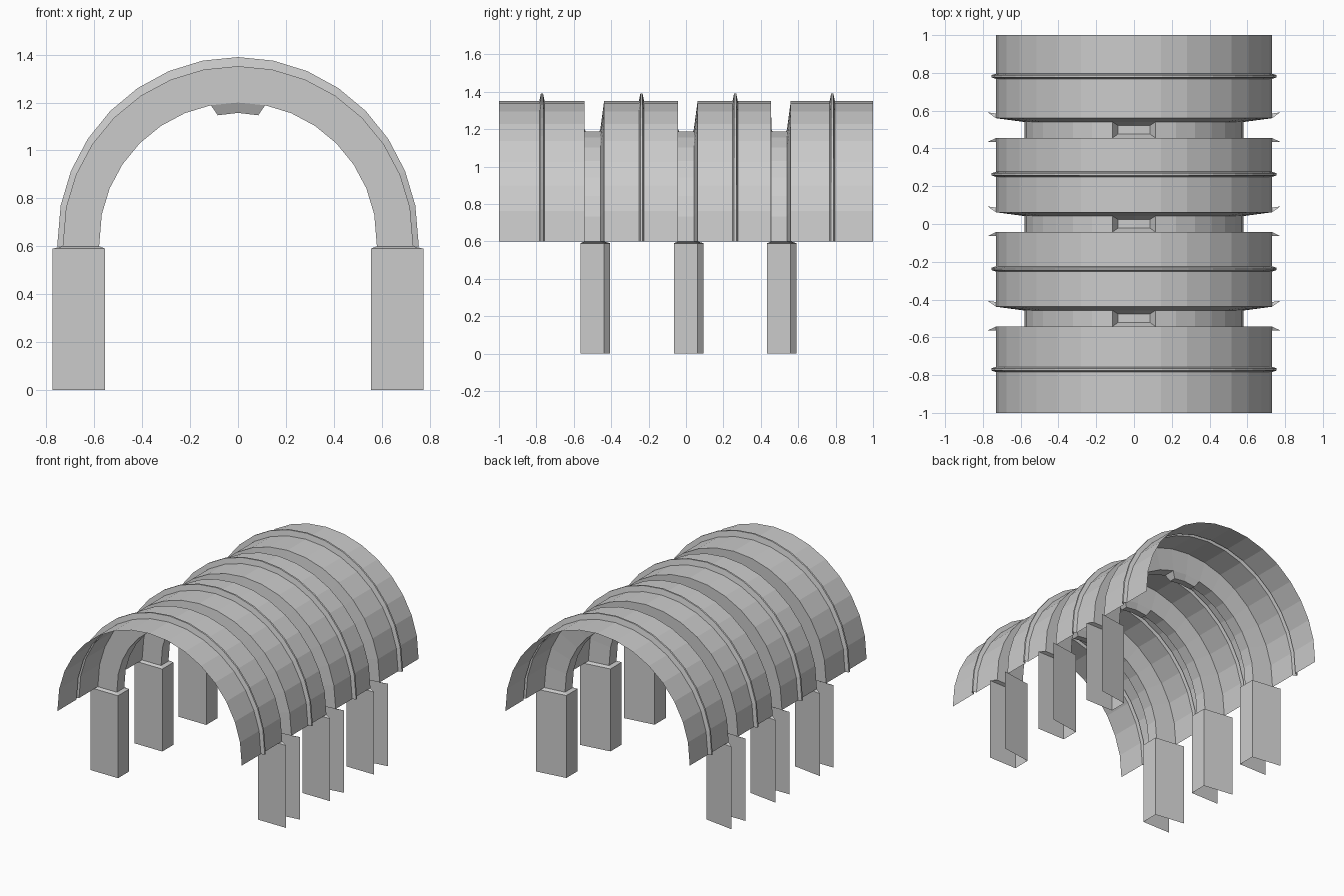
import bpy, bmesh, math

if "Cube" in bpy.data.objects:
    bpy.data.objects.remove(bpy.data.objects["Cube"])

SEG = 16          # sides of the half-round arch
CZ = 0.62         # arch centre height
SPRING = 0.60     # height of the arch feet
R_SHELL, R_RIB = 0.73, 0.58
GROOVES = (-0.542, -0.042, 0.456)
RIDGES = (-0.77, -0.238, 0.263, 0.782)


def finish(bm, name):
    bmesh.ops.remove_doubles(bm, verts=bm.verts, dist=1e-5)
    bmesh.ops.recalc_face_normals(bm, faces=bm.faces)
    me = bpy.data.meshes.new(name)
    bm.to_mesh(me)
    bm.free()
    obj = bpy.data.objects.new(name, me)
    bpy.context.collection.objects.link(obj)
    return obj


def arch_row(y, rx, rz):
    pts = []
    for i in range(SEG + 1):
        a = math.pi * i / SEG
        z = SPRING if i in (0, SEG) else CZ + rz * math.sin(a)
        pts.append((-rx * math.cos(a), y, z))
    return pts


# Lengthwise profile: raised ridges and recessed ribs
profile = [(-1, R_SHELL, R_SHELL), (1, R_SHELL, R_SHELL)]
for y in RIDGES:
    profile += [(y - 0.014, R_SHELL, R_SHELL), (y - 0.006, 0.755, 0.77),
                (y + 0.006, 0.755, 0.77), (y + 0.014, R_SHELL, R_SHELL)]
for y in GROOVES:
    profile += [(y - 0.0005, R_SHELL, R_SHELL), (y, R_RIB, R_RIB),
                (y + 0.084, R_RIB, R_RIB), (y + 0.104, R_SHELL, R_SHELL)]
profile.sort(key=lambda p: p[0])

# Vault shell, with the crown of each rib left open for its keystone
bm = bmesh.new()
rows = [[bm.verts.new(p) for p in arch_row(*q)] for q in profile]
for j in range(len(rows) - 1):
    rib = profile[j][1] == R_RIB and profile[j + 1][1] == R_RIB
    for i in range(SEG):
        if rib and i in (SEG // 2 - 1, SEG // 2):
            continue
        bm.faces.new((rows[j][i], rows[j][i + 1], rows[j + 1][i + 1], rows[j + 1][i]))
finish(bm, "vault_shell")


# Keystones: tapered pans hanging below the rib crowns
for y in GROOVES:
    bm = bmesh.new()
    m = SEG // 2
    f = arch_row(y, R_RIB, R_RIB)[m - 1:m + 2]
    b = arch_row(y + 0.084, R_RIB, R_RIB)[m - 1:m + 2]
    low = [(-0.085, 1.147), (0, 1.157), (0.085, 1.147)]
    fl = [(x, y + 0.02, z) for x, z in low]
    bl = [(x, y + 0.066, z) for x, z in low]
    F, B, FL, BL = [[bm.verts.new(p) for p in r] for r in (f, b, fl, bl)]
    for i in range(2):
        for p, q in ((F, FL), (FL, BL), (BL, B)):
            bm.faces.new((p[i], p[i + 1], q[i + 1], q[i]))
    for i in (0, 2):
        bm.faces.new((F[i], FL[i], BL[i], B[i]))
    finish(bm, "keystone")

# Pillars: three-walled shells, open outwards and below, with a sloped top lip
for y in GROOVES:
    bm = bmesh.new()
    plan = [(0.775, y - 0.022), (0.555, y - 0.022), (0.555, y + 0.104), (0.775, y + 0.135)]
    foot = [(R_SHELL, y), (R_RIB, y), (R_RIB, y + 0.084), (R_SHELL, y + 0.104)]
    levels = [[bm.verts.new((px, py, z)) for px, py in pts]
              for pts, z in ((plan, 0), (plan, 0.59), (foot, SPRING))]
    for lo, hi in zip(levels, levels[1:]):
        for i in range(3):
            bm.faces.new((lo[i], lo[i + 1], hi[i + 1], hi[i]))
    pillar = finish(bm, "pillar_pair")
    mir = pillar.modifiers.new("mirror", 'MIRROR')
    mir.use_axis = (True, False, False)
    mir.use_mirror_merge = False
